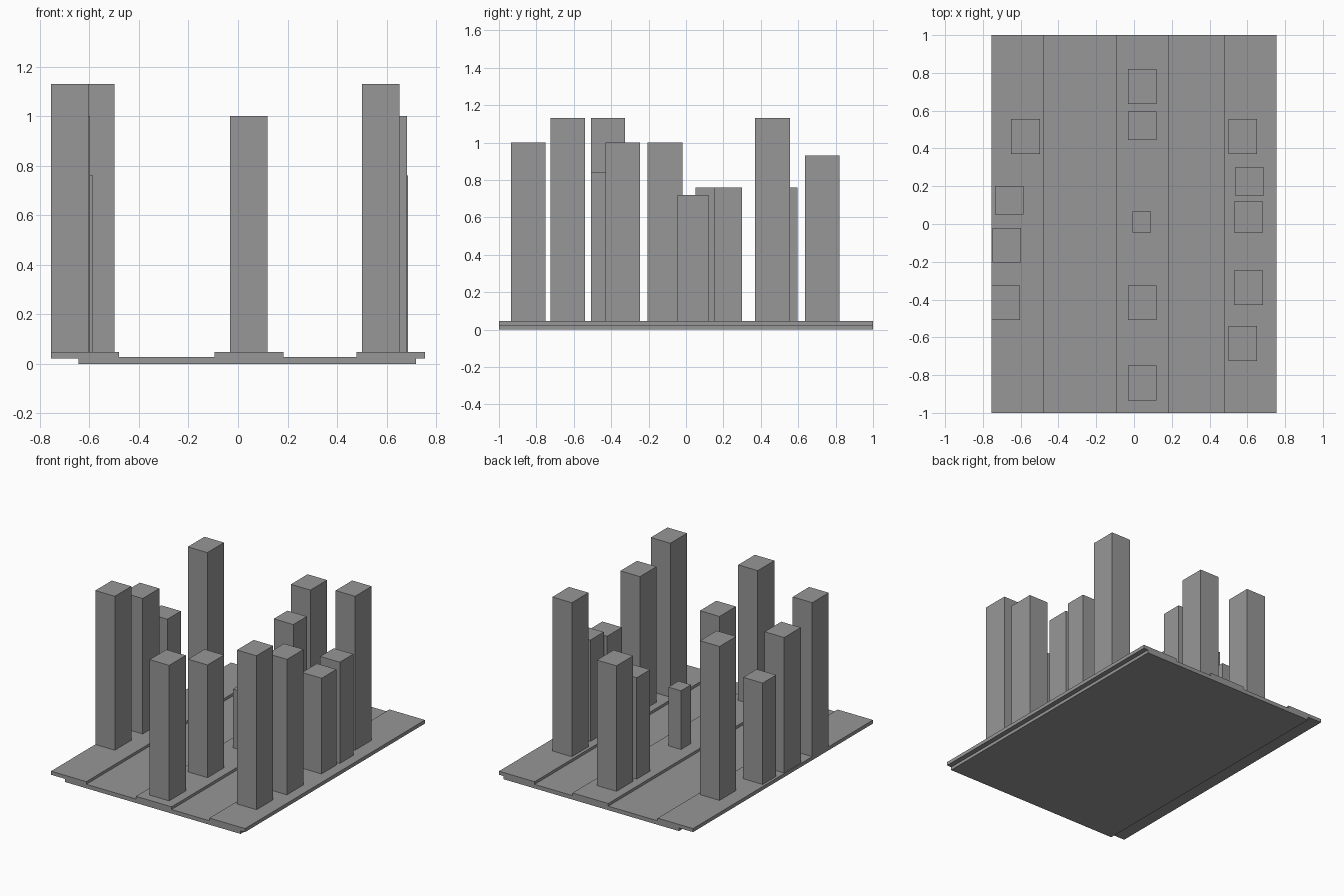
import bpy

cube = bpy.data.objects.get("Cube")
if cube:
    bpy.data.objects.remove(cube, do_unlink=True)

# One flat grey for the whole model
grey = bpy.data.materials.new("concrete_grey")
grey.use_nodes = True
colour = (0.31, 0.31, 0.31, 1)
grey.diffuse_color = colour
grey.node_tree.nodes["Principled BSDF"].inputs["Base Color"].default_value = colour


def box(name, x0, x1, y0, y1, z0, z1):
    """Add a box between two opposite corners."""
    bpy.ops.mesh.primitive_cube_add(size=1)
    ob = bpy.context.object
    ob.name = ob.data.name = name
    for v in ob.data.vertices:
        v.co = (x1 if v.co.x > 0 else x0,
                y1 if v.co.y > 0 else y0,
                z1 if v.co.z > 0 else z0)
    ob.data.materials.append(grey)
    return ob


# Ground: a road slab with three raised pavements
PAVE = 0.047
box("road_slab", -0.645, 0.72, -1, 1, 0, 0.028)
for name, x0, x1 in (("right", -0.755, -0.48),
                     ("middle", -0.095, 0.183),
                     ("left", 0.478, 0.755)):
    box(name + "_pavement", x0, x1, -1, 1, 0.022, PAVE)

# Towers per row: left edge x, front y, back y, height
rows = {
    "right": [(-0.65, 0.37, 0.555, 1.13), (-0.737, 0.05, 0.20, 0.76),
              (-0.75, -0.205, -0.02, 1.0), (-0.755, -0.508, -0.325, 1.13)],
    "middle": [(-0.033, 0.635, 0.82, 0.93), (-0.033, 0.445, 0.595, 0.76),
               (-0.033, -0.508, -0.325, 0.84), (-0.033, -0.935, -0.75, 1.0)],
    "left": [(0.50, 0.37, 0.555, 1.13), (0.535, 0.15, 0.30, 0.76),
             (0.53, -0.045, 0.12, 0.72), (0.53, -0.43, -0.245, 1.0),
             (0.50, -0.725, -0.54, 1.13)],
}
for row, towers in rows.items():
    for i, (x, y0, y1, top) in enumerate(towers, 1):
        box(f"{row}_tower_{i}", x, x + 0.152, y0, y1, PAVE - 0.01, top)

# Small slim tower in the centre
box("small_tower", -0.008, 0.09, -0.045, 0.067, PAVE - 0.01, 0.46)
